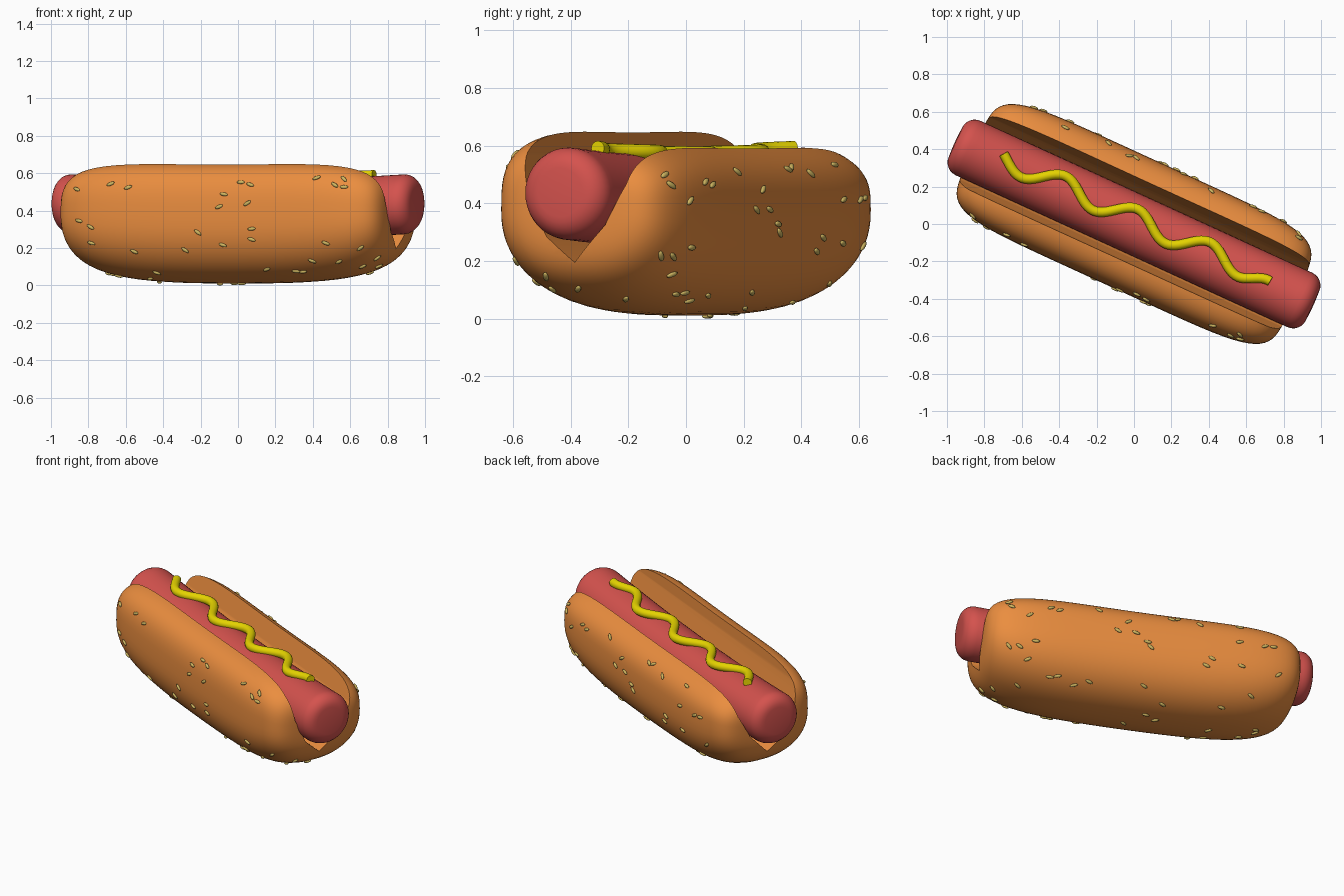
import bpy, bmesh, math, random
from mathutils import Matrix, Vector

if "Cube" in bpy.data.objects:
    bpy.data.objects.remove(bpy.data.objects["Cube"])

random.seed(4)
TURN = Matrix.Rotation(math.radians(-24.6), 4, 'Z')


def material(name, rgb):
    m = bpy.data.materials.new(name)
    m.diffuse_color = (*rgb, 1)
    m.use_nodes = True
    m.node_tree.nodes["Principled BSDF"].inputs["Base Color"].default_value = m.diffuse_color
    return m


def sag(u):
    return 0.03 * u * u


def smooth(ob, angle):
    bpy.ops.object.select_all(action='DESELECT')
    ob.select_set(True)
    bpy.context.view_layer.objects.active = ob
    bpy.ops.object.shade_smooth_by_angle(angle=math.radians(angle))


def make(name, bm, mat, angle=40):
    bmesh.ops.recalc_face_normals(bm, faces=bm.faces)
    me = bpy.data.meshes.new(name)
    bm.to_mesh(me)
    bm.free()
    ob = bpy.data.objects.new(name, me)
    bpy.context.collection.objects.link(ob)
    ob.matrix_world = TURN
    me.materials.append(mat)
    smooth(ob, angle)
    return ob


def loft(rings):
    """Skin closed rings of points and cap both ends."""
    bm = bmesh.new()
    loops = [[bm.verts.new(p) for p in r] for r in rings]
    n = len(loops[0])
    for a, b in zip(loops, loops[1:]):
        for i in range(n):
            j = (i + 1) % n
            bm.faces.new((a[i], a[j], b[j], b[i]))
    bm.faces.new(loops[0])
    bm.faces.new(loops[-1])
    return bm


# Bun surface: rounded loaf, fuller on top, one side a little higher
HALF = 0.948


def bun_point(t, a):
    u = math.sin(math.pi / 2 * math.sin(t))
    sv = (1 - abs(u) ** 6) ** (1 / 6)
    sz = (1 - abs(u) ** 4) ** (1 / 4)
    c, s = math.cos(a), math.sin(a)
    n = 3.2 if s > 0 else 2.3
    v = 0.357 * math.copysign(abs(c) ** (2 / n), c)
    h = math.copysign(abs(s) ** (2 / n), s)
    z = (0.285 if s > 0 else 0.345) * h
    if s > 0:
        z -= 0.115 * v * h
    u *= HALF
    return Vector((u, v * sv, 0.36 + z * sz + sag(u)))


bun_mat = material("bun_brown", (0.83, 0.27, 0.05))
N, M = 48, 64
bun = make("bun", loft([[bun_point((-0.5 + (i + 0.5) / N) * math.pi * 0.97, 2 * math.pi * j / M)
                         for j in range(M)] for i in range(N)]), bun_mat)

# V-shaped slot cut along the bun
slot = [(0, 0.2), (0.125, 0.33), (0.2, 0.47), (0.235, 0.6), (0.25, 0.9),
        (-0.215, 0.9), (-0.2, 0.58), (-0.17, 0.44), (-0.1, 0.29)]
cutter = make("slot_cutter", loft([[(u, v, z) for v, z in slot] for u in (-1.2, 1.2)]), bun_mat)
mod = bun.modifiers.new("slot", 'BOOLEAN')
mod.operation = 'DIFFERENCE'
mod.solver = 'EXACT'
mod.object = cutter
bpy.context.view_layer.objects.active = bun
bpy.ops.object.modifier_apply(modifier="slot")
bpy.data.objects.remove(cutter)
smooth(bun, 40)

# Sausage: gently sagging cylinder with rounded ends
L, R, B = 1.05, 0.16, 0.075
end = [(L - B + B * math.sin(k * math.pi / 12), R - B + B * math.cos(k * math.pi / 12)) for k in range(7)]
end.append((L + 0.003, 0.03))
profile = [(-u, r) for u, r in reversed(end)] + [(L * k / 10, R) for k in range(-9, 10)] + end
make("sausage", loft([[(u, r * math.cos(2 * math.pi * j / 40),
                        0.41 + sag(u) + r * math.sin(2 * math.pi * j / 40)) for j in range(40)]
                      for u, r in profile]), material("sausage_red", (0.66, 0.085, 0.075)))

# Mustard: wavy tube along the top, straightening at its far end
path = []
for k in range(97):
    u = -0.79 + 1.58 * k / 96
    v = 0.028 + 0.053 * math.cos(2 * math.pi * (u + 0.015) / 0.425)
    f = max(0, (u - 0.66) / 0.13)
    path.append(Vector((u, v - 0.045 * f * f, 0.577 + sag(u))))
rings = []
for k, p in enumerate(path):
    d = (path[min(k + 1, 96)] - path[max(k - 1, 0)]).normalized()
    side = Vector((0, 0, 1)).cross(d).normalized()
    up = d.cross(side)
    rings.append([p + 0.026 * (side * math.cos(j * math.pi / 8) + up * math.sin(j * math.pi / 8))
                  for j in range(16)])
make("mustard", loft(rings), material("mustard_yellow", (0.78, 0.65, 0.0)))

# Seeds: small flattened grains scattered over the outer crust
bm = bmesh.new()
for _ in range(75):
    a = random.uniform(math.radians(-215), math.radians(35))
    t = math.asin(math.asin(random.uniform(-0.95, 0.95)) / (math.pi / 2))
    p = bun_point(t, a)
    du = (bun_point(t + 0.01, a) - bun_point(t - 0.01, a)).normalized()
    da = bun_point(t, a + 0.01) - bun_point(t, a - 0.01)
    n = da.cross(du).normalized()
    if n.dot(p - Vector((p.x * 0.8, 0, 0.36))) < 0:
        n = -n
    x = Matrix.Rotation(random.uniform(-0.7, 0.7), 3, n) @ du
    y = n.cross(x)
    frame = Matrix((x, y, n)).transposed().to_4x4()
    bmesh.ops.create_uvsphere(bm, u_segments=10, v_segments=6, radius=1,
                              matrix=Matrix.Translation(p + n * 0.003) @ frame
                              @ Matrix.Diagonal((0.024, 0.01, 0.008, 1)))
make("seeds", bm, material("seed_cream", (0.62, 0.47, 0.12)), 80)

# Rest the lowest grain on the floor
low = min(v.co.z for ob in bpy.data.objects for v in ob.data.vertices)
for ob in bpy.data.objects:
    ob.location.z -= low
